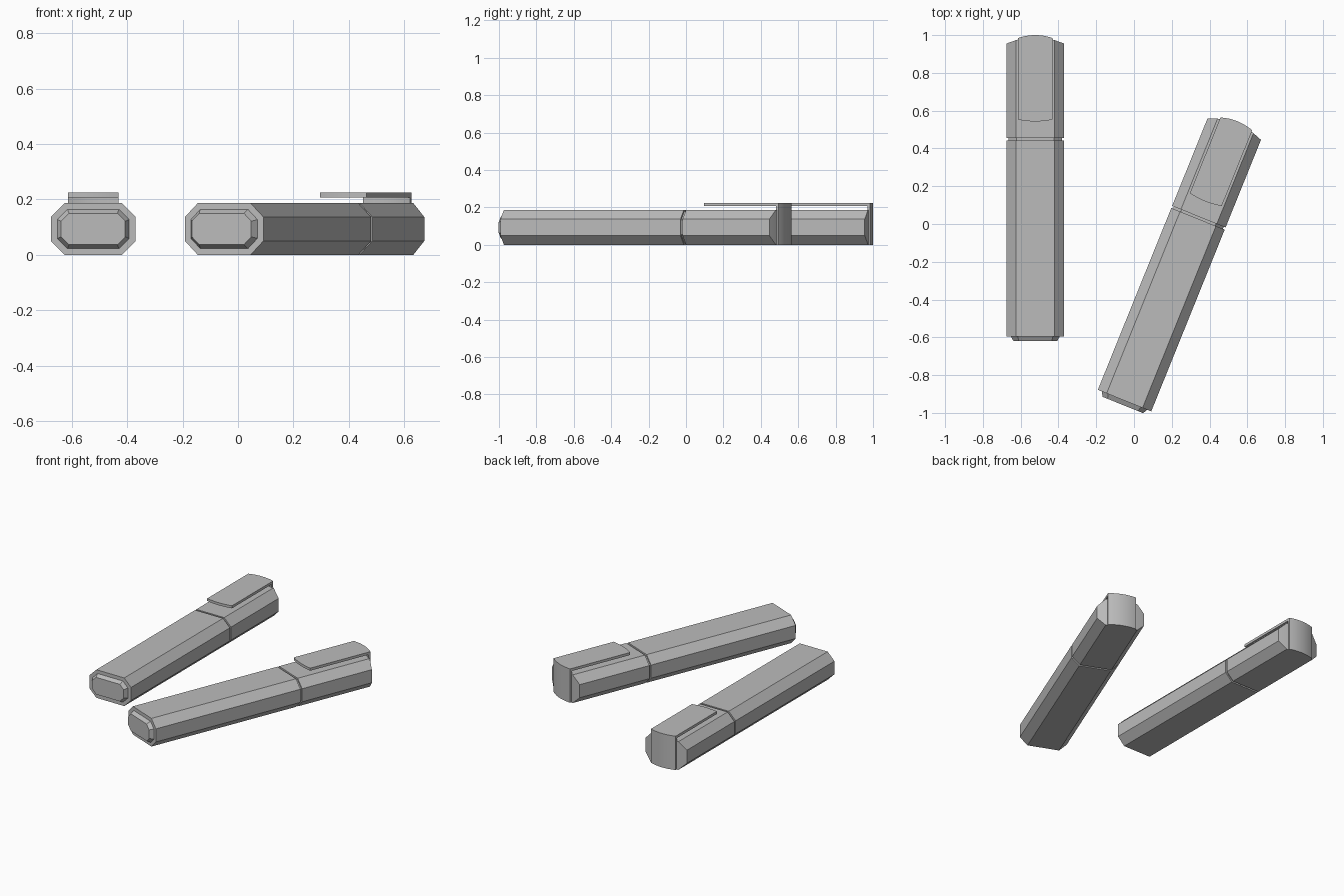
import bpy, bmesh, math

cube = bpy.data.objects.get("Cube")
if cube:
    bpy.data.objects.remove(cube)

grey = bpy.data.materials.new("plain grey")
grey.use_nodes = True
grey.diffuse_color = (0.5, 0.5, 0.5, 1)
grey.node_tree.nodes["Principled BSDF"].inputs["Base Color"].default_value = (0.5, 0.5, 0.5, 1)

HALF_W, HALF_H, CHAMFER = 0.1525, 0.0935, 0.05
STEPS = 12


def spread(half):
    return [half * (2 * i / STEPS - 1) for i in range(STEPS + 1)]


def octagon(y, inset=0.0, bow=0.0):
    """Chamfered section at y, shrunk by inset, bowed back towards its sides."""
    w, h = HALF_W - inset, HALF_H - inset
    c = CHAMFER - inset * (2 - math.sqrt(2))
    xs = [-w] + spread(w - c) + [w]
    top = [(x, y - bow * x * x, HALF_H + h - max(0, abs(x) - w + c)) for x in xs]
    bottom = [(x, yy, 2 * HALF_H - z) for x, yy, z in reversed(top)]
    return top + bottom


def loft(name, rings, column_caps):
    """Skin a list of equal closed rings and close both ends."""
    bm = bmesh.new()
    loops = [[bm.verts.new(p) for p in ring] for ring in rings]
    n = len(loops[0])
    for a, b in zip(loops, loops[1:]):
        for i in range(n):
            j = (i + 1) % n
            bm.faces.new((a[i], a[j], b[j], b[i]))
    for end in (loops[0], loops[-1]):
        if column_caps:
            for i in range(n // 2 - 1):
                bm.faces.new((end[i], end[i + 1], end[n - 2 - i], end[n - 1 - i]))
        else:
            bm.faces.new(end)
    bmesh.ops.recalc_face_normals(bm, faces=bm.faces)
    mesh = bpy.data.meshes.new(name)
    bm.to_mesh(mesh)
    bm.free()
    mesh.materials.append(grey)
    return mesh


def clip_section(x):
    """Hook profile of the clip: back plate, then the arm over the cap."""
    back = 1.595 - 1.85 * x * x
    tip = 1.138 + 1.2 * x * x
    return [(x, back, 0), (x, back, 0.225), (x, tip, 0.225),
            (x, tip, 0.208), (x, back - 0.015, 0.208), (x, back - 0.015, 0)]


# Barrel with stepped end plug and the recessed neck under the cap
barrel = loft("barrel", [octagon(-0.025, 0.037), octagon(0, 0.023), octagon(0),
                         octagon(1.038), octagon(1.038, 0.01), octagon(1.06, 0.01)], True)
# Cap with bowed end
cap = loft("cap", [octagon(1.05), octagon(1.583, 0, 1.4)], True)
# Pocket clip
clip = loft("clip", [clip_section(x) for x in spread(0.091)], False)

# Two pens, one straight and one turned
for label, x, y, turn in (("right", -0.5225, -0.595, 0), ("left", -0.05, -0.935, -22)):
    for mesh in (barrel, cap, clip):
        obj = bpy.data.objects.new(f"{label}_pen_{mesh.name}", mesh.copy())
        bpy.context.collection.objects.link(obj)
        obj.location = (x, y, 0)
        obj.rotation_euler.z = math.radians(turn)
        bpy.ops.object.select_all(action='DESELECT')
        obj.select_set(True)
        bpy.context.view_layer.objects.active = obj
        bpy.ops.object.shade_smooth_by_angle(angle=math.radians(20))
